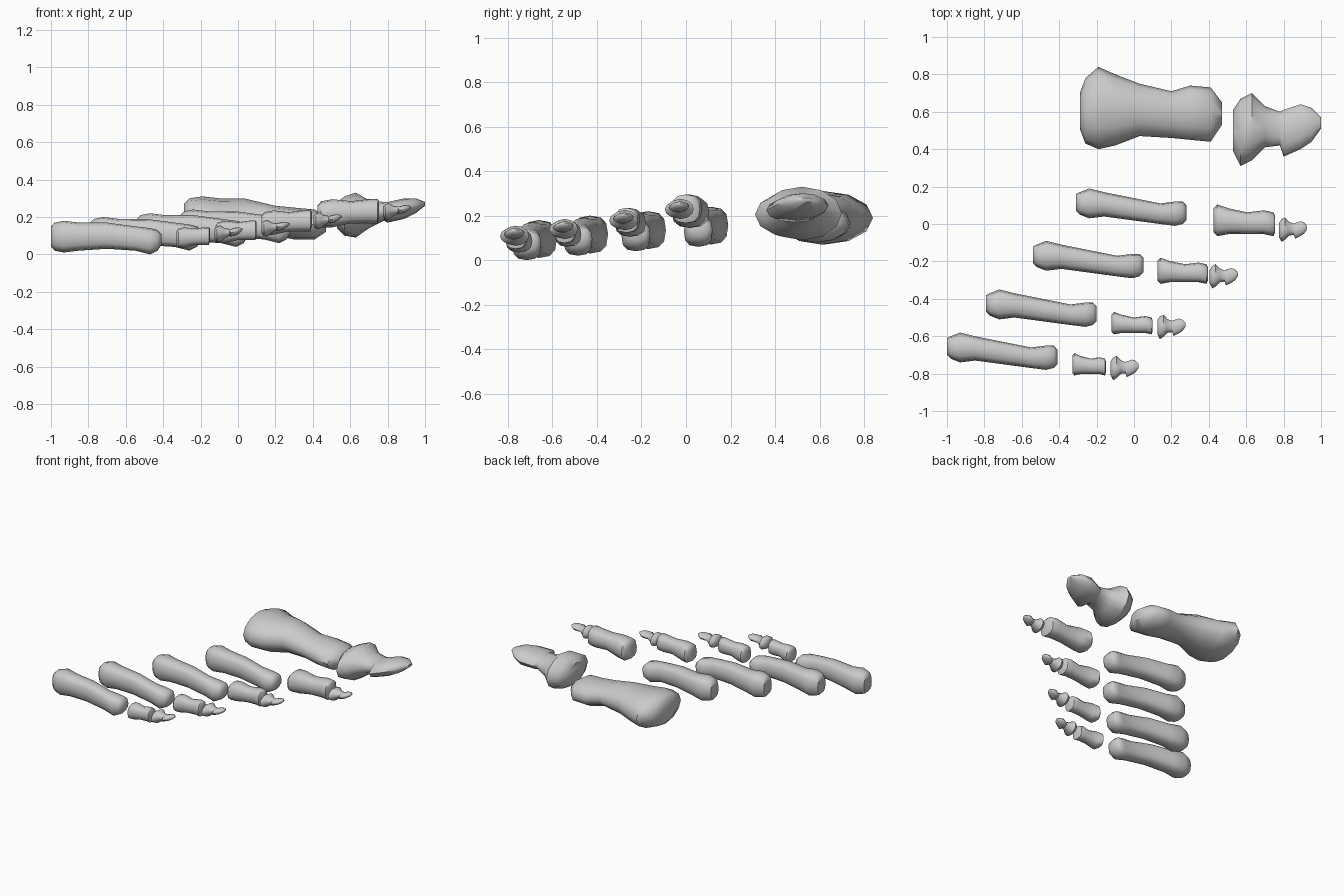
import bpy
import bmesh
import math
from mathutils import Vector

default_cube = bpy.data.objects.get("Cube")
if default_cube:
    bpy.data.objects.remove(default_cube, do_unlink=True)

SIDES = 12


def rounded(value, power):
    """Squared-off version of a sine or cosine value."""
    return math.copysign(abs(value) ** power, value)


def loft_bone(name, sections, power, centre=None, size=None):
    """Skin rings along x. Each section is (x, y low, y high, z low, z high).
    With a centre and size, the whole bone is fitted into that box."""
    mesh = bpy.data.meshes.new(name)
    bm = bmesh.new()
    rings = []
    for x, y_low, y_high, z_low, z_high in sections:
        ring = []
        for step in range(SIDES):
            angle = math.tau * step / SIDES
            across = rounded(math.cos(angle), power)
            upward = rounded(math.sin(angle), power)
            y = (y_low + y_high + across * (y_high - y_low)) / 2
            z = (z_low + z_high + upward * (z_high - z_low)) / 2
            ring.append(bm.verts.new((x, y, z)))
        rings.append(ring)

    # Side walls and flat end caps
    for ring, following in zip(rings, rings[1:]):
        for i in range(SIDES):
            j = (i + 1) % SIDES
            bm.faces.new((ring[i], ring[j], following[j], following[i]))
    bm.faces.new(rings[0])
    bm.faces.new(rings[-1])
    bmesh.ops.recalc_face_normals(bm, faces=bm.faces)

    # Fit to the requested box
    if centre:
        for axis in range(3):
            values = [vert.co[axis] for vert in bm.verts]
            middle = (min(values) + max(values)) / 2
            factor = size[axis] / (max(values) - min(values))
            for vert in bm.verts:
                vert.co[axis] = centre[axis] + (vert.co[axis] - middle) * factor

    bm.to_mesh(mesh)
    bm.free()
    bone = bpy.data.objects.new(name, mesh)
    bpy.context.collection.objects.link(bone)
    bpy.ops.object.select_all(action="DESELECT")
    bone.select_set(True)
    bpy.context.view_layer.objects.active = bone
    bpy.ops.object.shade_smooth_by_angle(angle=math.radians(50))
    return bone


# Long slender bone behind each small toe
metatarsal = [
    (-1, -.7, -.61, .04, .15),
    (-.98, -.72, -.6, .02, .17),
    (-.93, -.74, -.58, .01, .18),
    (-.85, -.73, -.6, .02, .17),
    (-.7, -.75, -.63, .03, .17),
    (-.55, -.77, -.66, .02, .15),
    (-.47, -.78, -.65, 0, .14),
    (-.43, -.77, -.65, .02, .13),
    (-.41, -.75, -.67, .05, .11),
]

# Short waisted bone in the middle of each small toe
phalanx = [
    (.42, -.04, .08, .15, .25),
    (.44, -.06, .1, .14, .27),
    (.5, -.05, .08, .14, .28),
    (.6, -.05, .06, .16, .27),
    (.69, -.05, .07, .16, .28),
    (.74, -.06, .06, .16, .28),
    (.75, -.04, .04, .19, .27),
]

# Heavy bone of the big toe
big_phalanx = [
    (-.29, .51, .7, .13, .27),
    (-.26, .43, .78, .09, .3),
    (-.19, .4, .84, .07, .31),
    (-.1, .42, .8, .07, .3),
    (.03, .47, .75, .09, .3),
    (.2, .46, .71, .1, .26),
    (.3, .45, .74, .08, .25),
    (.41, .44, .73, .08, .24),
    (.47, .53, .65, .12, .2),
]

# Flared base, narrow neck and spade-shaped tip
toe_tip = [
    (.53, .39, .61, .14, .28),
    (.57, .31, .67, .1, .31),
    (.63, .34, .7, .09, .33),
    (.7, .41, .63, .14, .29),
    (.78, .42, .6, .18, .28),
    (.8, .36, .61, .17, .28),
    (.89, .4, .64, .19, .3),
    (.95, .44, .62, .22, .3),
    (1, .51, .57, .26, .28),
]

loft_bone("big_toe_phalanx", big_phalanx, 1)
loft_bone("big_toe_tip", toe_tip, 1)

# Per toe: metatarsal shift, phalanx centre and size, tip centre
small_toes = {
    "little": ((0, 0, 0), (-.24, -.75, .09), (.18, .12, .11), (-.05, -.77, .11)),
    "fourth": ((.21, .23, .02), (-.01, -.53, .12), (.22, .12, .12), (.2, -.55, .14)),
    "third": ((.46, .49, .04), (.26, -.25, .17), (.27, .14, .13), (.48, -.28, .18)),
    "second": ((.69, .77, .06), (.59, .02, .22), (.33, .17, .15), (.85, -.03, .23)),
}

for toe, (shift, middle_centre, middle_size, tip_centre) in small_toes.items():
    long_bone = loft_bone(toe + "_toe_metatarsal", metatarsal, .75)
    long_bone.location = Vector(shift)
    loft_bone(toe + "_toe_phalanx", phalanx, .8, middle_centre, middle_size)
    loft_bone(toe + "_toe_tip", toe_tip, 1, tip_centre, (.15, .13, .09))
